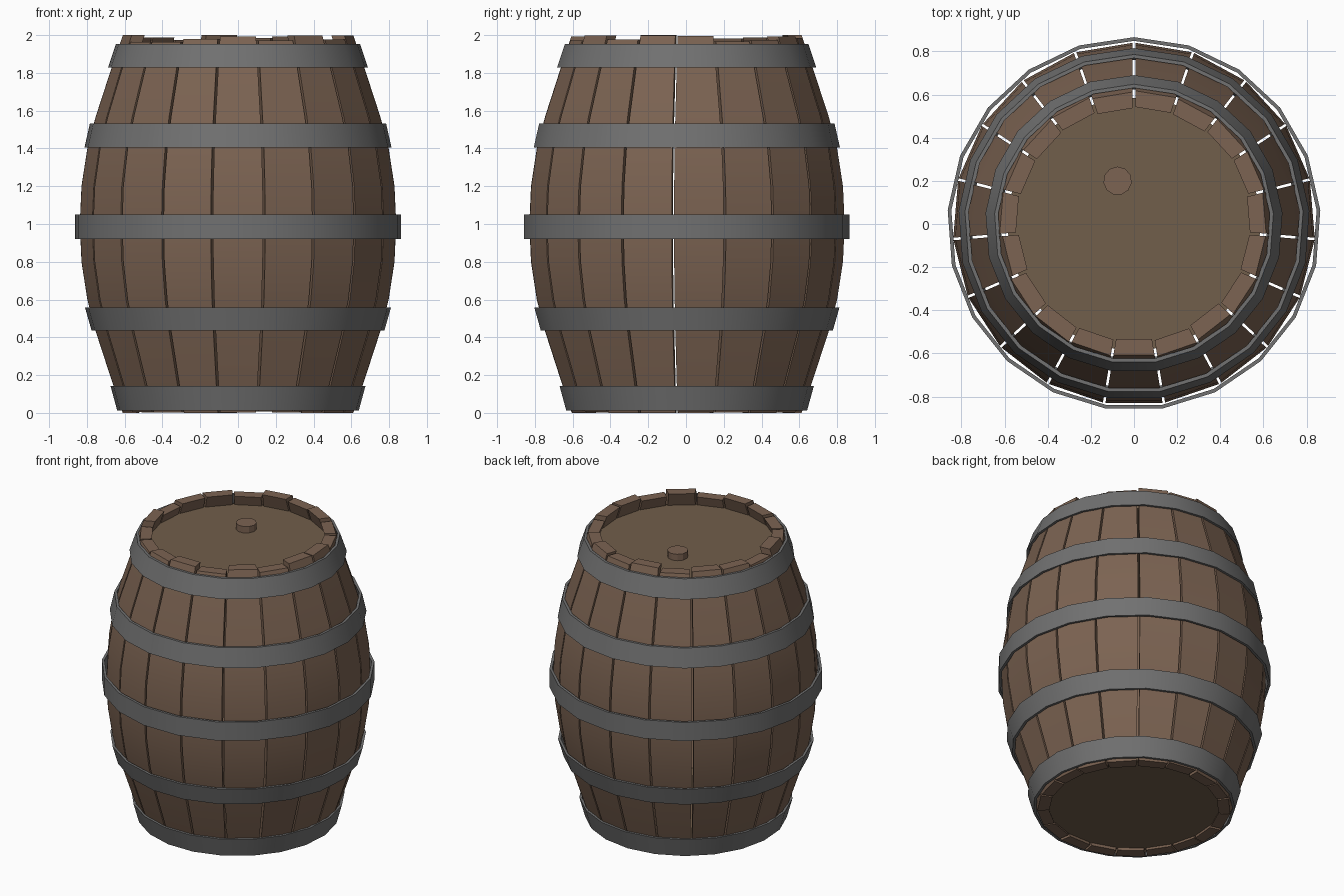
import bpy, bmesh, math, random

if "Cube" in bpy.data.objects:
    bpy.data.objects.remove(bpy.data.objects["Cube"])

random.seed(7)

def material(name, rgb):
    m = bpy.data.materials.new(name)
    m.diffuse_color = (*rgb, 1)
    m.use_nodes = True
    m.node_tree.nodes["Principled BSDF"].inputs["Base Color"].default_value = m.diffuse_color
    return m

WOOD = material("stave wood", (0.200, 0.125, 0.084))
LID = material("lid wood", (0.165, 0.112, 0.070))
IRON = material("hoop iron", (0.165, 0.165, 0.165))

def finish(name, bm, mat, smooth=True):
    bmesh.ops.recalc_face_normals(bm, faces=bm.faces)
    me = bpy.data.meshes.new(name)
    bm.to_mesh(me)
    bm.free()
    me.materials.append(mat)
    ob = bpy.data.objects.new(name, me)
    bpy.context.collection.objects.link(ob)
    if smooth:
        bpy.ops.object.select_all(action='DESELECT')
        bpy.context.view_layer.objects.active = ob
        ob.select_set(True)
        bpy.ops.object.shade_smooth_by_angle(angle=math.radians(30))
    return ob

# barrel profile: distance from mid height -> outer radius
PROFILE = [(0, .84), (.2, .831), (.4, .80), (.57, .755), (.83, .670), (.95, .629), (1.0, .612)]

def radius(z):
    t = min(abs(z - 1), 1)
    for (a, ra), (b, rb) in zip(PROFILE, PROFILE[1:]):
        if t <= b:
            return ra + (rb - ra) * (t - a) / (b - a)

# staves: separate bent planks with small gaps and uneven ends
STAVES, THICK, GAP = 19, 0.075, 0.006
LEVELS = [.05, .17, .43, .6, .8, 1, 1.2, 1.4, 1.57, 1.83, 1.93]
bm = bmesh.new()
for i in range(STAVES):
    a0 = math.pi / 2 + i * math.tau / STAVES
    a1 = a0 + math.tau / STAVES
    top = 2.0 if i in (0, 5) else random.uniform(1.962, 2.0)
    bottom = 0.0 if i % 4 == 0 else random.uniform(0, 0.012)
    rings = []
    for z in [bottom] + LEVELS + [top]:
        ro = radius(z)
        ring = []
        for r, a, s in ((ro, a0, 1), (ro, a1, -1), (ro - THICK, a1, -1), (ro - THICK, a0, 1)):
            # step sideways from the joint line to open the gap
            x = r * math.cos(a) - s * GAP * math.sin(a)
            y = r * math.sin(a) + s * GAP * math.cos(a)
            ring.append(bm.verts.new((x, y, z)))
        rings.append(ring)
    for p, q in zip(rings, rings[1:]):
        for k in range(4):
            n = (k + 1) % 4
            bm.faces.new((p[k], p[n], q[n], q[k]))
    bm.faces.new(rings[0][::-1])
    bm.faces.new(rings[-1])
finish("staves", bm, WOOD)

# iron hoops: 21-sided tapered bands (z low, z high, radius low, radius high)
SIDES = 21
HOOPS = {
    "bottom_hoop": (.012, .143, .641, .677),
    "lower_hoop": (.435, .557, .777, .812),
    "middle_hoop": (.920, 1.050, .866, .866),
    "upper_hoop": (1.405, 1.533, .815, .786),
    "top_hoop": (1.828, 1.953, .690, .648),
}
for name, (z0, z1, r0, r1) in HOOPS.items():
    bm = bmesh.new()
    t = 0.017
    loops = []
    for r, z in ((r0, z0), (r1, z1), (r1 - t, z1), (r0 - t, z0)):
        loops.append([bm.verts.new((r * math.cos(a), r * math.sin(a), z))
                      for a in (math.pi / 2 + k * math.tau / SIDES for k in range(SIDES))])
    for j in range(4):
        p, q = loops[j], loops[(j + 1) % 4]
        for k in range(SIDES):
            n = (k + 1) % SIDES
            bm.faces.new((p[k], p[n], q[n], q[k]))
    finish(name, bm, IRON)

# round heads and the bung
def disc(name, r, z0, z1, sides, mat, x=0, y=0):
    bm = bmesh.new()
    bmesh.ops.create_cone(bm, cap_ends=True, segments=sides, radius1=r, radius2=r, depth=z1 - z0)
    bmesh.ops.translate(bm, verts=bm.verts, vec=(x, y, (z0 + z1) / 2))
    finish(name, bm, mat)

disc("top_lid", .585, 1.86, 1.905, 38, LID)
disc("bottom_lid", .565, .025, .07, 38, LID)
disc("bung", .066, 1.89, 1.95, 11, WOOD, -.076, .20)
